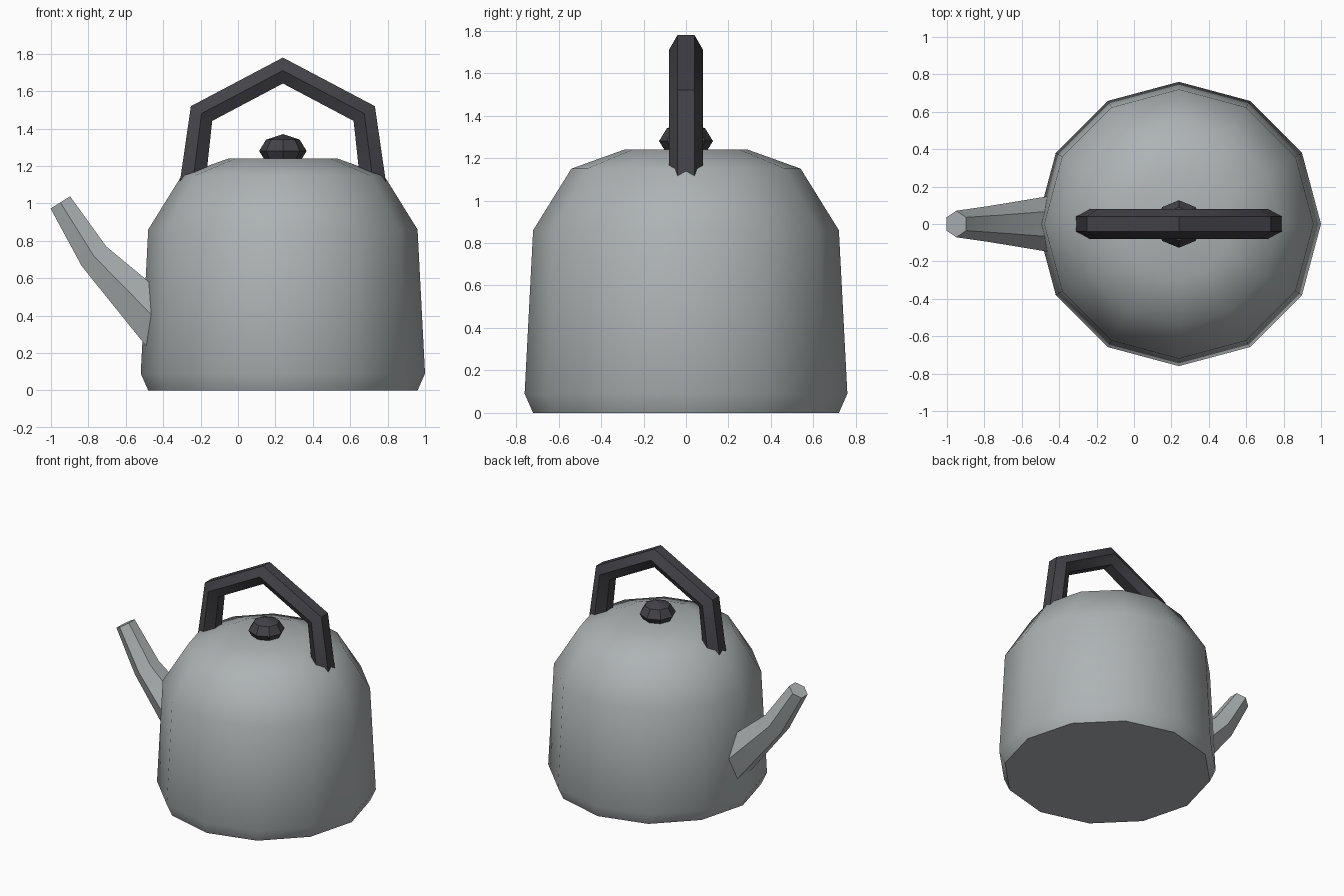
import bpy, bmesh
from math import cos, sin, tau, radians
from mathutils import Vector

if "Cube" in bpy.data.objects:
    bpy.data.objects.remove(bpy.data.objects["Cube"])


def material(name, rgb):
    m = bpy.data.materials.new(name)
    m.diffuse_color = (*rgb, 1)
    m.use_nodes = True
    m.node_tree.nodes["Principled BSDF"].inputs["Base Color"].default_value = m.diffuse_color
    return m


steel = material("steel", (0.42, 0.45, 0.46))
dark = material("dark_plastic", (0.055, 0.055, 0.065))
CX = 0.24  # axis of the body


def loft(name, rings, mat, angle):
    """Skin equal-length closed rings and cap both ends."""
    bm = bmesh.new()
    vr = [[bm.verts.new(p) for p in ring] for ring in rings]
    n = len(vr[0])
    for a, b in zip(vr, vr[1:]):
        for i in range(n):
            j = (i + 1) % n
            bm.faces.new((a[i], a[j], b[j], b[i]))
    bm.faces.new(vr[0][::-1])
    bm.faces.new(vr[-1])
    bmesh.ops.recalc_face_normals(bm, faces=bm.faces)
    me = bpy.data.meshes.new(name)
    bm.to_mesh(me)
    bm.free()
    me.materials.append(mat)
    ob = bpy.data.objects.new(name, me)
    bpy.context.collection.objects.link(ob)
    bpy.ops.object.select_all(action='DESELECT')
    ob.select_set(True)
    bpy.context.view_layer.objects.active = ob
    bpy.ops.object.shade_smooth_by_angle(angle=radians(angle))
    return ob


def lathe(name, profile, sides, mat, angle):
    rings = [[(CX + r * cos(tau * i / sides), r * sin(tau * i / sides), z)
              for i in range(sides)] for r, z in profile]
    return loft(name, rings, mat, angle)


def hex_tube(name, path, mat):
    """Hexagonal tube along (x, z, radius) points in the y = 0 plane."""
    pts = [Vector((x, 0, z)) for x, z, r in path]
    rings = []
    for i, (p, (_, _, r)) in enumerate(zip(pts, path)):
        t = Vector()
        if i > 0:
            t += (p - pts[i - 1]).normalized()
        if i < len(pts) - 1:
            t += (pts[i + 1] - p).normalized()
        t.normalize()
        side = Vector((0, 1, 0))
        up = t.cross(side)
        rings.append([p + side * r * cos(tau * k / 6) + up * r * sin(tau * k / 6)
                      for k in range(6)])
    return loft(name, rings, mat, 30)


# Twelve-sided body
lathe("kettle_body", [(0.72, 0), (0.76, 0.09), (0.72, 0.86), (0.54, 1.15),
                      (0.29, 1.24)], 12, steel, 45)

# Lid knob
lathe("lid_knob", [(0.09, 1.22), (0.127, 1.28), (0.09, 1.34), (0.001, 1.37)],
      8, dark, 30)

# Arched handle, mirrored about the body axis
half = [(-0.49, 1.05), (-0.435, 1.48)]
arch = half + [(0, 1.71)] + [(-x, z) for x, z in reversed(half)]
hex_tube("handle", [(CX + x, z, 0.08) for x, z in arch], dark)

# Tapered spout
hex_tube("spout", [(-0.37, 0.31, 0.163), (-0.77, 0.717, 0.097),
                   (-0.95, 1.005, 0.071)], steel)
